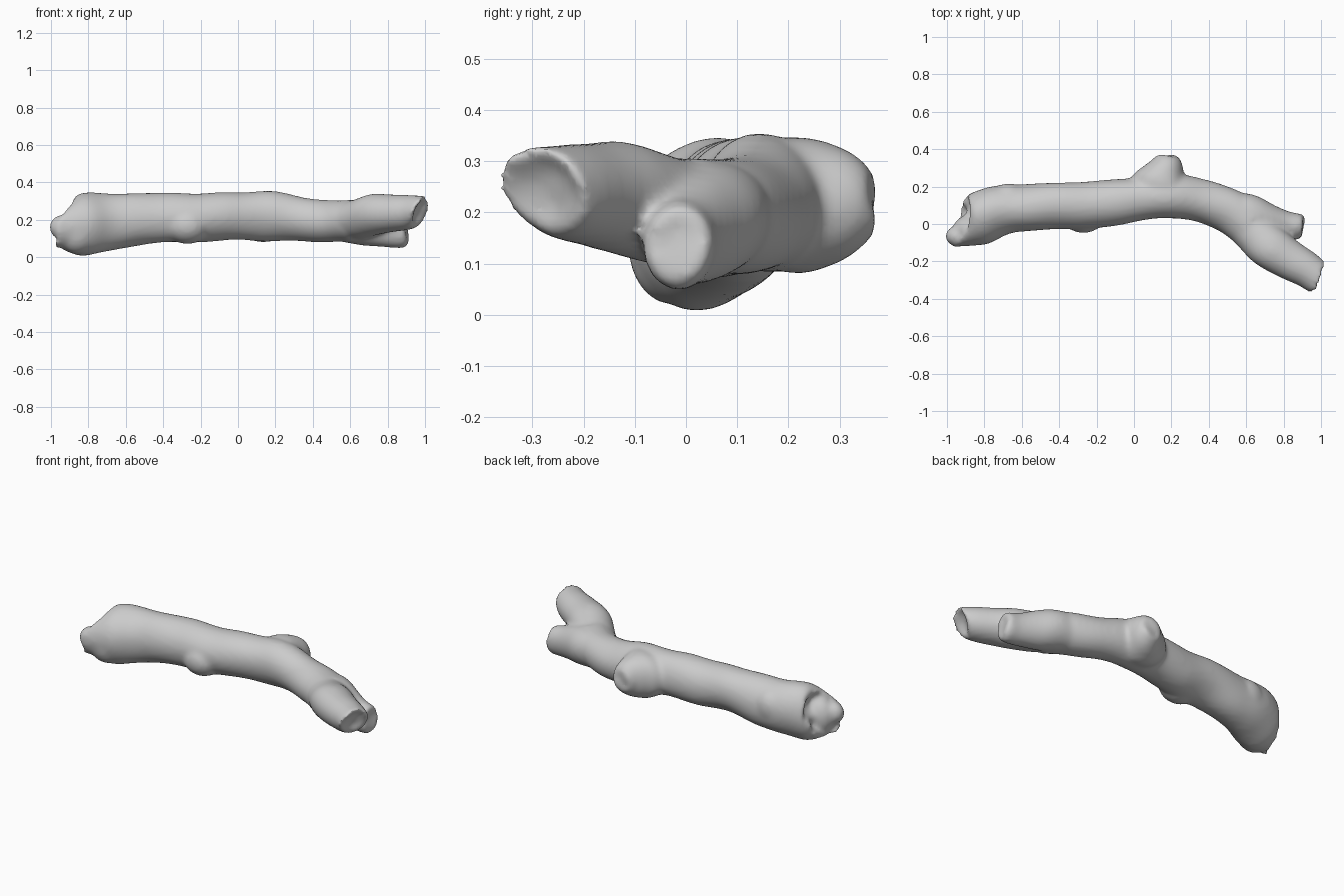
import bpy, bmesh, math
from mathutils import Vector, Matrix, noise

if "Cube" in bpy.data.objects:
    bpy.data.objects.remove(bpy.data.objects["Cube"])

N = 28      # points round each ring
SUB = 5     # in-between rings per path step


def spline(p0, p1, p2, p3, t):
    return [0.5 * (2*b + (c-a)*t + (2*a-5*b+4*c-d)*t*t + (3*b-a-3*c+d)*t**3)
            for a, b, c, d in zip(p0, p1, p2, p3)]


def limb(bm, rows, start=(0, 0, 0), end=(0, 0, 0), rough=0.02):
    """Closed tube. Row: x, y, z, half width, half height.
    start / end: cut slope across the width, across the height, hollow depth."""
    pts = []
    for i in range(len(rows) - 1):
        quad = [rows[max(0, min(len(rows)-1, i+k))] for k in (-1, 0, 1, 2)]
        pts += [spline(*quad, s / SUB) for s in range(SUB)]
    pts.append(list(rows[-1]))
    count = len(pts)

    def ring(i, scale=1.0, shift=0.0):
        c, w, h = Vector(pts[i][:3]), pts[i][3], pts[i][4]
        t = Vector(pts[min(i+1, count-1)][:3]) - Vector(pts[max(i-1, 0)][:3])
        t.z = 0
        t.normalize()
        side = Vector((-t.y, t.x, 0))
        fs, fe = max(0, 1 - i/4), max(0, 1 - (count-1-i)/4)
        a = start[0]*fs + end[0]*fe
        b = start[1]*fs + end[1]*fe
        vs = []
        for k in range(N):
            ang = 2 * math.pi * k / N
            u, v = w * scale * math.cos(ang), h * scale * math.sin(ang)
            p = c + side*u + Vector((0, 0, v)) + t*(a*u + b*v + shift)
            if fs == 1 or fe == 1:      # ragged break
                p += t * rough * noise.noise(p * 14)
            p += (side*u + Vector((0, 0, v))) * 0.10 * noise.noise(p * 5)
            vs.append(bm.verts.new(p))
        return vs

    rings = [ring(0, s, start[2]*d) for s, d in ((.3, 1), (.55, .8), (.82, .1))]
    rings += [ring(i) for i in range(count)]
    rings += [ring(count-1, s, -end[2]*d) for s, d in ((.82, .1), (.55, .8), (.3, 1))]
    for r, q in zip(rings, rings[1:]):
        for k in range(N):
            bm.faces.new((r[k], r[(k+1) % N], q[(k+1) % N], q[k]))
    bm.faces.new(rings[0][::-1])
    bm.faces.new(rings[-1])


bm = bmesh.new()

# main stem running into the upper fork
limb(bm, [(-.918, .01, .165, .120, .125), (-.84, .03, .17, .140, .166),
          (-.72, .07, .187, .137, .158), (-.6, .085, .20, .128, .146),
          (-.4, .095, .212, .125, .130), (-.2, .105, .215, .125, .133),
          (0, .13, .225, .118, .130), (.17, .15, .217, .118, .134),
          (.35, .125, .205, .115, .116), (.5, .075, .195, .121, .113),
          (.62, -.01, .195, .120, .112)],
     start=(.5, .2, .03), rough=0.05)

# upper fork with a collar where it leaves the stem
limb(bm, [(.5, .07, .195, .09, .09), (.64, -.045, .205, .112, .105),
          (.735, -.13, .228, .118, .113), (.84, -.195, .238, .104, .1),
          (.92, -.24, .243, .095, .092), (.978, -.28, .248, .092, .082)],
     end=(-.15, .4, .022))

# lower fork stub
limb(bm, [(.45, .09, .195, .1, .095), (.6, .05, .185, .112, .112),
          (.72, .015, .165, .092, .106), (.82, -.007, .14, .075, .092),
          (.885, -.015, .132, .070, .086), (.905, -.018, .132, .056, .072)],
     end=(0, 0, .006))

# tapering branch stump at the back
limb(bm, [(.14, .14, .215, .20, .115), (.14, .21, .217, .165, .132),
          (.155, .26, .218, .125, .126), (.172, .31, .217, .090, .108),
          (.178, .345, .217, .072, .084), (.180, .366, .215, .054, .058)])

# low knots swelling out of the bark: position, half lengths
for x, y, z, rx, ry, rz in ((-.27, .055, .17, .12, .105, .10),
                            (-.67, .14, .21, .10, .078, .10),
                            (-.86, -.03, .14, .11, .085, .12),
                            (-.945, -.065, .16, .064, .055, .065)):
    bmesh.ops.create_uvsphere(bm, u_segments=18, v_segments=12, radius=1,
                              matrix=Matrix.Translation((x, y, z))
                              @ Matrix.Diagonal((rx, ry, rz, 1)))

bmesh.ops.recalc_face_normals(bm, faces=bm.faces)
mesh = bpy.data.meshes.new("branch")
bm.to_mesh(mesh)
bm.free()
branch = bpy.data.objects.new("branch", mesh)
bpy.context.collection.objects.link(branch)

# fuse the limbs into one skin and soften the joins
fuse = branch.modifiers.new("fuse", 'REMESH')
fuse.mode = 'VOXEL'
fuse.voxel_size = 0.013
fuse.use_smooth_shade = True
soften = branch.modifiers.new("soften", 'SMOOTH')
soften.factor = 0.5
soften.iterations = 9
